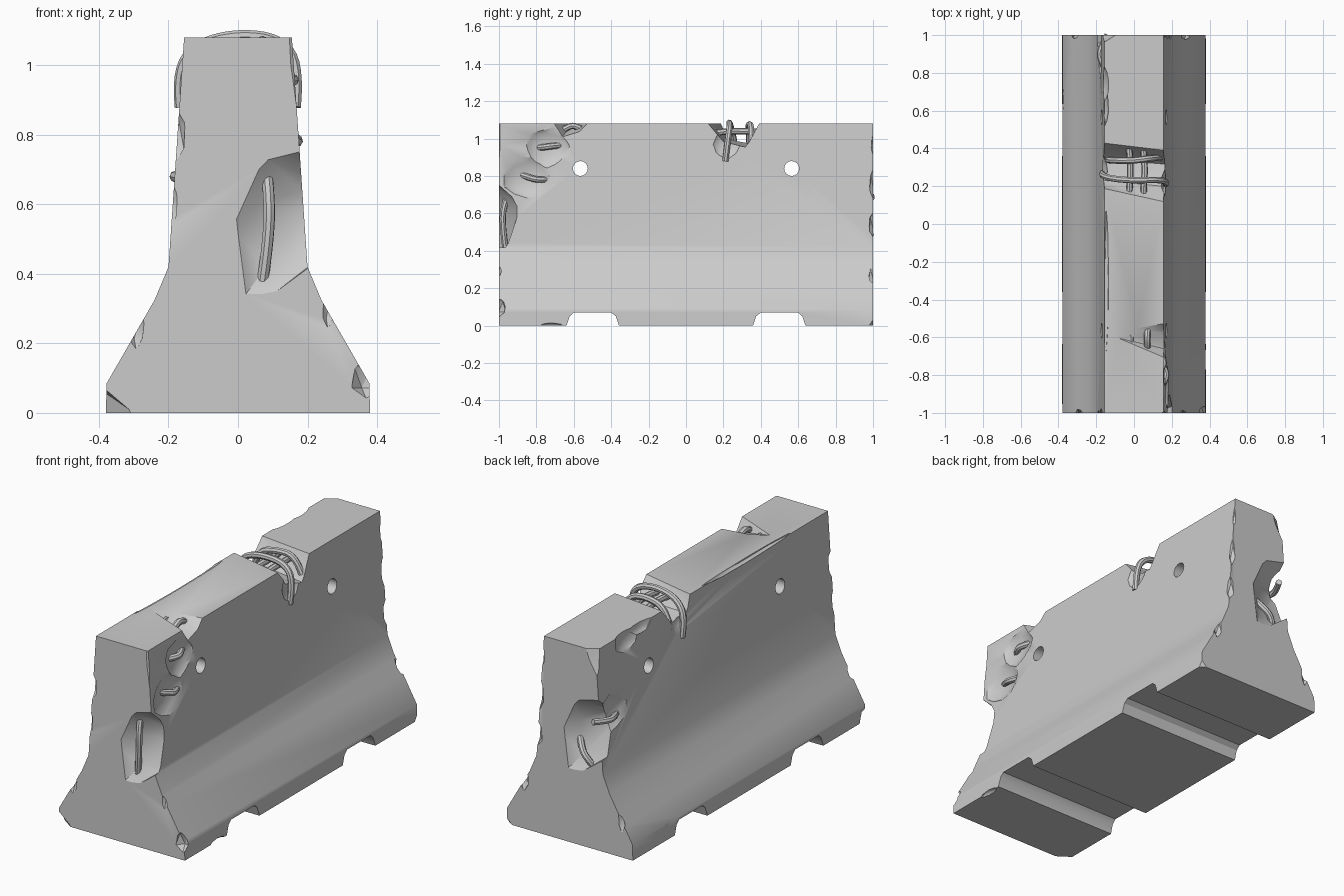
import bpy, bmesh, math, random
from mathutils import Vector

random.seed(4)
cutters = []


def add_object(name, bm):
    bmesh.ops.recalc_face_normals(bm, faces=bm.faces)
    me = bpy.data.meshes.new(name)
    bm.to_mesh(me)
    bm.free()
    ob = bpy.data.objects.new(name, me)
    bpy.context.collection.objects.link(ob)
    return ob


def cutter(bm):
    ob = add_object("cutter", bm)
    ob.hide_render = True
    cutters.append(ob)


def prism(points, axis, lo, hi):
    """Extrude a closed 2D outline along x (y,z outline) or y (x,z outline)."""
    bm = bmesh.new()
    vs = [bm.verts.new((lo, a, z) if axis == 'x' else (a, lo, z)) for a, z in points]
    face = bm.faces.new(vs)
    new = bmesh.ops.extrude_face_region(bm, geom=[face])['geom']
    d = Vector((hi - lo, 0, 0)) if axis == 'x' else Vector((0, hi - lo, 0))
    bmesh.ops.translate(bm, vec=d, verts=[g for g in new if isinstance(g, bmesh.types.BMVert)])
    return bm


def hull_cut(points):
    bm = bmesh.new()
    for p in points:
        bm.verts.new(p)
    res = bmesh.ops.convex_hull(bm, input=bm.verts)
    loose = {g for g in res['geom_interior'] + res['geom_unused']
             if isinstance(g, bmesh.types.BMVert)}
    if loose:
        bmesh.ops.delete(bm, geom=list(loose), context='VERTS')
    cutter(bm)


def chip(loc, radii, sub=2):
    """Rough ellipsoid bite."""
    bm = bmesh.new()
    bmesh.ops.create_icosphere(bm, subdivisions=sub, radius=1)
    for v in bm.verts:
        k = random.uniform(0.9, 1.08)
        v.co = Vector([loc[i] + v.co[i] * radii[i] * k for i in range(3)])
    cutter(bm)


def half_width(z):
    return 0.155 + (1.08 - z) * 0.066 if z > 0.4 else min(0.38, 0.2 + (0.4 - z) * 0.55)


def rebar(name, points, r=0.017):
    cu = bpy.data.curves.new(name, 'CURVE')
    cu.dimensions = '3D'
    cu.bevel_depth = r
    cu.bevel_resolution = 2
    cu.use_fill_caps = True
    sp = cu.splines.new('NURBS')
    sp.points.add(len(points) - 1)
    for p, co in zip(sp.points, points):
        p.co = (*co, 1)
    sp.order_u = 3
    sp.use_endpoint_u = True
    sp.resolution_u = 5
    tmp = bpy.data.objects.new(name + "_curve", cu)
    bpy.context.collection.objects.link(tmp)
    dg = bpy.context.evaluated_depsgraph_get()
    me = bpy.data.meshes.new_from_object(tmp.evaluated_get(dg))
    bpy.data.objects.remove(tmp)
    ob = bpy.data.objects.new(name, me)
    bpy.context.collection.objects.link(ob)
    return ob


# Barrier body
half = [(0.38, 0), (0.378, 0.085), (0.24, 0.325), (0.2, 0.42), (0.155, 1.08)]
body = add_object("barrier_body", prism(half + [(-x, z) for x, z in reversed(half)], 'y', -1, 1))

# Forklift slots and lifting holes
slot = [(0.645, -0.02), (0.622, 0.05), (0.6, 0.07), (0.4, 0.07), (0.375, 0.05), (0.352, -0.02)]
for s in (-1, 1):
    cutter(prism([(s * y, z) for y, z in slot], 'x', -0.6, 0.6))
    ring = [(s * 0.565 + 0.04 * math.cos(a), 0.84 + 0.04 * math.sin(a))
            for a in (i * math.tau / 16 for i in range(16))]
    cutter(prism(ring, 'x', -0.6, 0.6))

# Broken gap across the top
hull_cut([(-0.25, 0.2, 1.1), (-0.25, 0.45, 1.1), (-0.25, 0.24, 1.0), (-0.25, 0.35, 0.98),
          (0.25, 0.09, 1.1), (0.25, 0.39, 1.1), (0.25, 0.19, 0.98), (0.25, 0.31, 0.95),
          (0.0, 0.24, 0.985)])
chip((0.195, 0.22, 0.97), (0.055, 0.09, 0.09))
chip((-0.19, 0.3, 0.98), (0.05, 0.09, 0.08))

# Large gouges in two opposite end corners
gouge = [(-0.03, -1.02, 0.54), (0.0, -1.02, 0.31), (0.06, -1.02, 0.31), (0.15, -1.02, 0.42),
         (0.25, -1.02, 0.45), (0.22, -1.02, 0.78), (0.12, -1.02, 0.73), (0.06, -1.02, 0.74),
         (0.06, -0.95, 0.6), (0.08, -0.95, 0.42), (0.25, -0.88, 0.66), (0.24, -0.95, 0.45),
         (0.13, -0.93, 0.6)]
hull_cut(gouge)
hull_cut([(-x + 0.03, -y, z + 0.06) for x, y, z in gouge])

# Broken top edge and side bites
hull_cut([(-0.1, -0.6, 1.085), (0.0, -0.55, 1.085), (0.2, -0.51, 1.09), (0.2, -0.73, 1.09),
          (0.05, -0.65, 1.085), (0.03, -0.6, 1.05), (0.2, -0.57, 1.03), (0.2, -0.67, 1.0)])
for loc, radii in [((0.19, -0.85, 0.8), (0.045, 0.14, 0.13)),
                   ((0.182, -0.74, 0.96), (0.045, 0.13, 0.12)),
                   ((-0.2, 0.9, 0.72), (0.05, 0.15, 0.11)),
                   ((-0.165, 0.74, 1.06), (0.035, 0.1, 0.08)),
                   ((-0.155, 0.62, 1.08), (0.02, 0.1, 0.05)),
                   ((-0.15, -0.3, 1.085), (0.016, 0.4, 0.02)),
                   ((0.38, -0.72, 0.0), (0.02, 0.06, 0.015)),
                   ((-0.385, 0.66, 0.1), (0.012, 0.1, 0.05))]:
    chip(loc, radii)

# Chamfer-like breaks at the end corners
hull_cut([(0.2, -1.02, 1.1), (0.12, -1.02, 1.1), (0.145, -1.02, 1.0), (0.162, -1.02, 0.8),
          (0.2, -1.02, 0.8), (0.2, -0.96, 1.1), (0.2, -0.97, 0.85)])
hull_cut([(-0.2, 1.02, 1.1), (-0.06, 1.02, 1.1), (-0.148, 1.02, 0.95), (-0.2, 1.02, 0.88),
          (-0.2, 0.93, 1.1), (-0.2, 0.97, 0.92)])
hull_cut([(-0.4, -1.02, -0.02), (-0.27, -1.02, -0.02), (-0.4, -1.02, 0.09),
          (-0.4, -0.93, -0.02), (-0.4, -0.96, 0.07)])
hull_cut([(0.4, 1.02, -0.02), (0.3, 1.02, -0.02), (0.4, 1.02, 0.08), (0.4, 0.95, -0.02)])

# Small nicks down the vertical end edges: side x, side y, height, width, length
for sx, sy, z, r, l in [(-1, -1, 0.8, 0.028, 0.08), (-1, -1, 0.6, 0.018, 0.07),
                        (-1, -1, 0.24, 0.025, 0.06), (1, -1, 0.1, 0.045, 0.06),
                        (1, -1, 0.3, 0.018, 0.06), (1, 1, 0.76, 0.025, 0.09),
                        (1, 1, 0.54, 0.03, 0.08), (1, 1, 0.27, 0.03, 0.07),
                        (1, 1, 0.97, 0.016, 0.07), (-1, 1, 0.2, 0.022, 0.07)]:
    chip((sx * (half_width(z) + 0.004), sy * 1.003, z), (r, r, l), 1)

# Apply the cuts
for c in cutters:
    m = body.modifiers.new("cut", 'BOOLEAN')
    m.operation = 'DIFFERENCE'
    m.solver = 'EXACT'
    m.object = c
dg = bpy.context.evaluated_depsgraph_get()
cut_mesh = bpy.data.meshes.new_from_object(body.evaluated_get(dg))
body.modifiers.clear()
body.data = cut_mesh
for c in cutters:
    bpy.data.objects.remove(c)

# Exposed reinforcing bars
bars = [
    rebar("gap_cross_bar_a", [(-0.165, 0.27, 0.88), (-0.175, 0.26, 0.98), (-0.12, 0.24, 1.06),
                              (0, 0.23, 1.09), (0.12, 0.235, 1.075), (0.175, 0.225, 1.0),
                              (0.165, 0.21, 0.88)]),
    rebar("gap_cross_bar_b", [(-0.14, 0.34, 0.96), (-0.11, 0.335, 1.05), (0, 0.335, 1.08),
                              (0.1, 0.35, 1.07), (0.14, 0.35, 0.98)]),
    rebar("front_end_bar", [(0.075, -0.93, 0.74), (0.09, -0.98, 0.65), (0.09, -0.98, 0.5),
                            (0.065, -0.955, 0.34)]),
    rebar("back_end_bar", [(-0.02, 0.94, 0.57), (-0.06, 0.985, 0.51), (-0.11, 0.985, 0.46),
                           (-0.14, 0.95, 0.4)]),
    rebar("side_bar_low", [(0.13, -0.89, 0.81), (0.17, -0.82, 0.785), (0.17, -0.78, 0.78),
                           (0.135, -0.71, 0.78)]),
    rebar("side_bar_high", [(0.12, -0.8, 0.95), (0.158, -0.75, 0.955), (0.158, -0.72, 0.96),
                            (0.125, -0.66, 0.965)]),
    rebar("back_side_bar", [(-0.14, 0.8, 0.67), (-0.18, 0.87, 0.68), (-0.18, 0.93, 0.68),
                            (-0.14, 1.0, 0.69)]),
    rebar("top_edge_bar", [(0.07, -0.68, 1.03), (0.07, -0.63, 1.068), (0.07, -0.58, 1.068),
                           (0.075, -0.53, 1.03)]),
    rebar("top_inner_bar", [(-0.015, -0.65, 1.045), (-0.015, -0.6, 1.072), (-0.015, -0.55, 1.045)],
          0.012),
]
for i, x in enumerate((-0.025, 0.05)):
    bars.append(rebar(f"gap_long_bar_{i}", [(x, 0.1, 1.02), (x, 0.2, 1.04), (x + 0.01, 0.3, 1.04),
                                            (x - 0.005, 0.44, 1.035)]))

# Soft shading with sharp broken edges
bpy.ops.object.select_all(action='DESELECT')
for ob in bars + [body]:
    ob.select_set(True)
bpy.context.view_layer.objects.active = body
bpy.ops.object.shade_smooth_by_angle(angle=math.radians(32))
